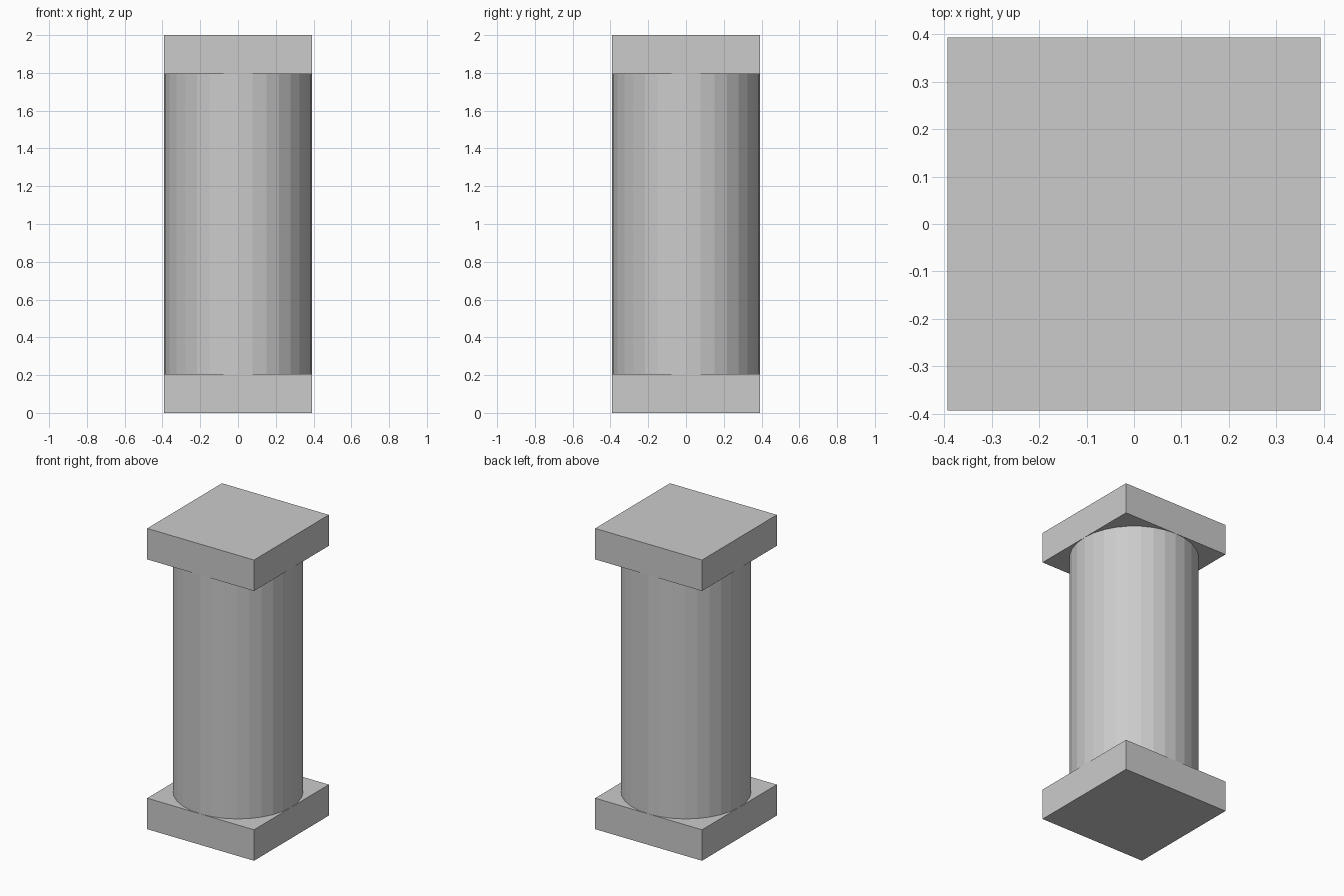
import bpy

if "Cube" in bpy.data.objects:
    bpy.data.objects.remove(bpy.data.objects["Cube"])

HALF = 0.393    # half width of the slabs and radius of the shaft
SLAB = 0.206    # slab thickness
HEIGHT = 2.0


def slab(name, z):
    bpy.ops.mesh.primitive_cube_add(size=1, location=(0, 0, z))
    ob = bpy.context.object
    ob.name = name
    ob.scale = (2 * HALF, 2 * HALF, SLAB)
    bpy.ops.object.transform_apply(location=False, rotation=False, scale=True)


# Square slabs at both ends
slab("base_slab", SLAB / 2)
slab("top_slab", HEIGHT - SLAB / 2)

# Faceted round shaft between them
bpy.ops.mesh.primitive_cylinder_add(vertices=32, radius=HALF, depth=HEIGHT - 2 * SLAB,
                                    location=(0, 0, HEIGHT / 2))
bpy.context.object.name = "column_shaft"
